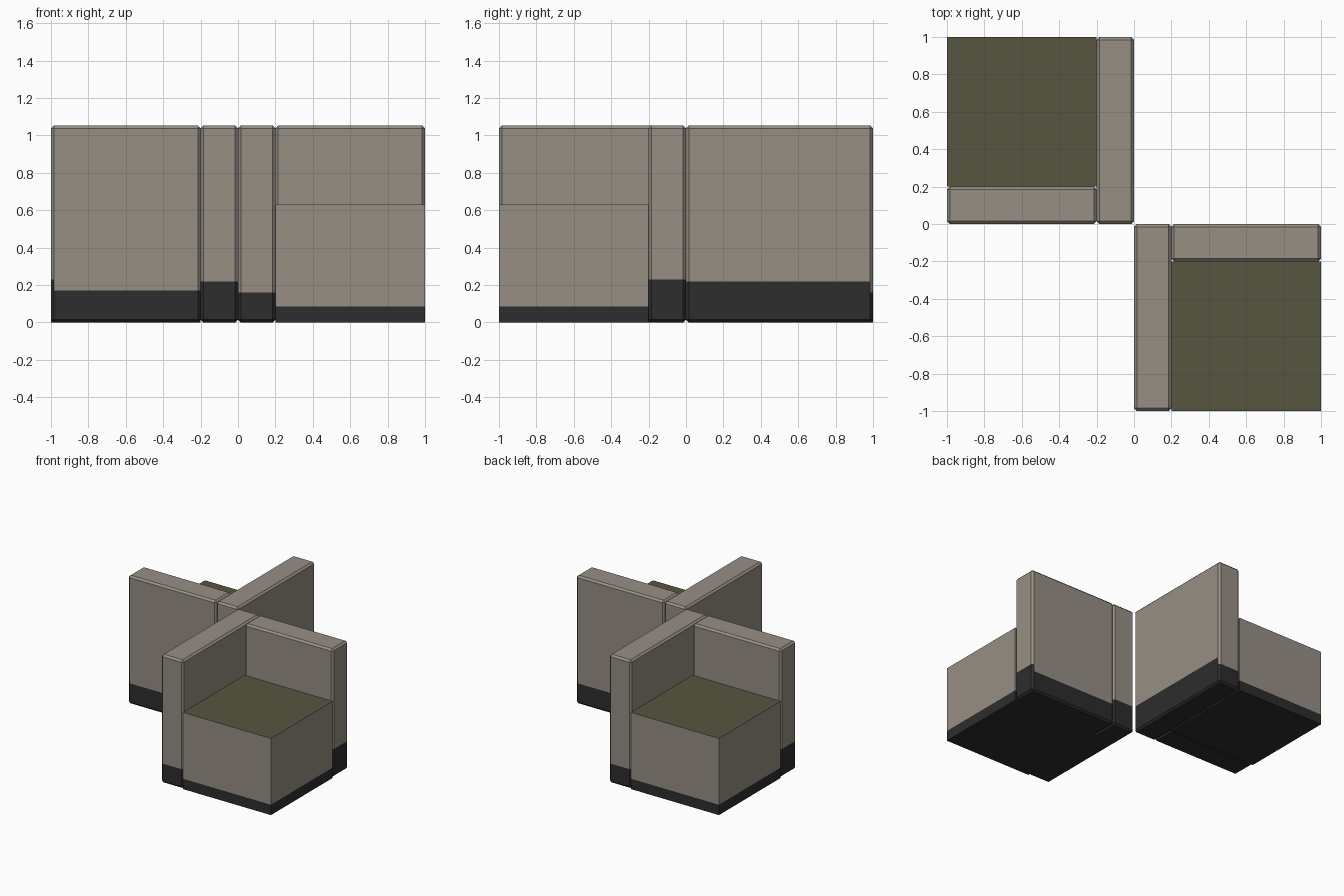
import bpy, bmesh, math
from mathutils import Matrix, Vector

if "Cube" in bpy.data.objects:
    bpy.data.objects.remove(bpy.data.objects["Cube"])


def material(name, rgb):
    m = bpy.data.materials.new(name)
    m.diffuse_color = (*rgb, 1)
    m.use_nodes = True
    m.node_tree.nodes["Principled BSDF"].inputs["Base Color"].default_value = m.diffuse_color
    return m


MATS = [material("beige_fabric", (0.305, 0.275, 0.231)),
        material("dark_base", (0.026, 0.026, 0.026)),
        material("olive_cushion", (0.095, 0.091, 0.050))]


def block(name, lo, hi, base, bevel=0.0, top=0, turn=False):
    """Box with a dark base; base gives the band height per facing (+x, -x, +y, -y)."""
    lo, hi = Vector(lo), Vector(hi)
    bm = bmesh.new()
    bmesh.ops.create_cube(bm, size=1)
    for v in bm.verts:
        v.co = (lo + hi) / 2 + Vector(a * b for a, b in zip(v.co, hi - lo))
    if bevel:
        bmesh.ops.bevel(bm, geom=bm.edges[:], offset=bevel, segments=1, affect='EDGES')
    # cut the base bands into the sides
    for z in sorted(set(base)):
        bmesh.ops.bisect_plane(bm, geom=bm.verts[:] + bm.edges[:] + bm.faces[:],
                               plane_co=(0, 0, z), plane_no=(0, 0, 1))
    bm.normal_update()
    for f in bm.faces:
        n, z = f.normal, f.calc_center_median().z
        if n.z > 0.9:
            f.material_index = top
        elif abs(n.x) > abs(n.y):
            f.material_index = int(z < base[0 if n.x > 0 else 1])
        else:
            f.material_index = int(z < base[2 if n.y > 0 else 3])
    if turn:
        bm.transform(Matrix.Rotation(math.pi, 4, 'Z'))
    mesh = bpy.data.meshes.new(name)
    bm.to_mesh(mesh)
    bm.free()
    for m in MATS:
        mesh.materials.append(m)
    bpy.context.collection.objects.link(bpy.data.objects.new(name, mesh))


# two corner seats, the second turned half way round
for side, turn in (("front", False), ("back", True)):
    block(side + "_seat", (0.2, -1, 0), (1, -0.2, 0.63), (0.085,) * 4, top=2, turn=turn)
    block(side + "_long_backrest", (0, -1, 0), (0.2, 0, 1.053),
          (0.22, 0.22, 0.22, 0.16), bevel=0.015, turn=turn)
    block(side + "_short_backrest", (0.2, -0.2, 0), (1, 0, 1.053),
          (0.23, 0.17, 0.17, 0.17), bevel=0.015, turn=turn)
